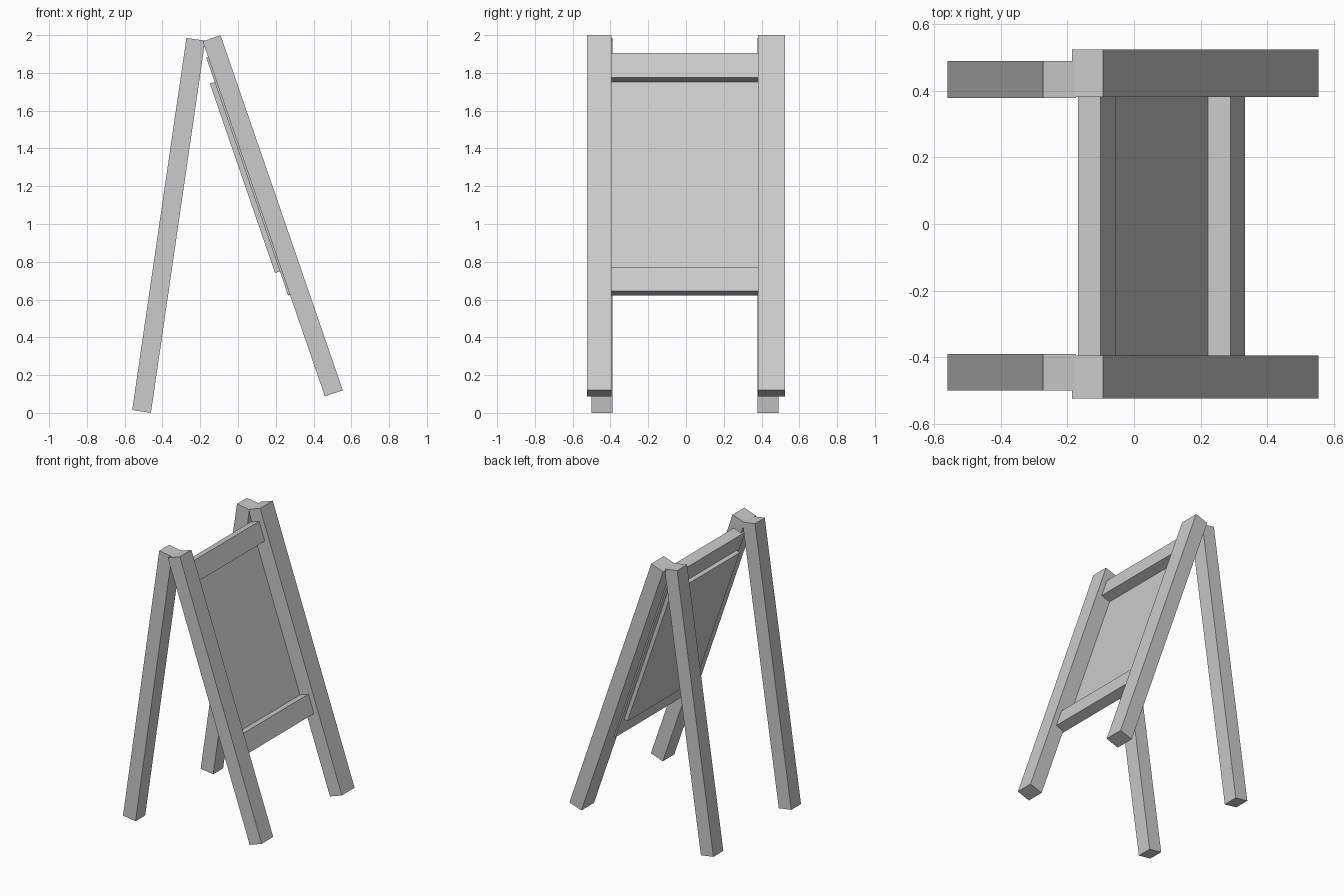
import bpy
import bmesh
from mathutils import Vector

if "Cube" in bpy.data.objects:
    bpy.data.objects.remove(bpy.data.objects["Cube"])


def slab(name, frame, s, n, y):
    """Box in a tilted frame: s runs down the slope, n across it, y is world y."""
    origin, down, across = frame
    bm = bmesh.new()
    bmesh.ops.create_cube(bm, size=1)
    for v in bm.verts:
        a = s[0] if v.co.z > 0 else s[1]
        b = n[1] if v.co.x > 0 else n[0]
        p = origin + down * a + across * b
        v.co = Vector((p.x, y[1] if v.co.y > 0 else y[0], p.z))
    bmesh.ops.recalc_face_normals(bm, faces=bm.faces)
    me = bpy.data.meshes.new(name)
    bm.to_mesh(me)
    bm.free()
    ob = bpy.data.objects.new(name, me)
    bpy.context.collection.objects.link(ob)
    return ob


def tilted(top, bottom):
    """Frame starting at a top corner and following a leg edge down."""
    o = Vector((top[0], 0, top[1]))
    d = (Vector((bottom[0], 0, bottom[1])) - o).normalized()
    return o, d, Vector((-d.z, 0, d.x))


front = tilted((-0.187, 1.967), (0.46, 0.088))
back = tilted((-0.273, 1.985), (-0.56, 0.0145))

# Legs
for side, fy, by in (("left", (-0.525, -0.395), (-0.5, -0.39)),
                     ("right", (0.382, 0.525), (0.378, 0.49))):
    slab("front_leg_" + side, front, (0, 1.988), (0, 0.1), fy)
    slab("back_leg_" + side, back, (0, 1.991), (0, 0.1), by)

# Board frame, its ends let into the front legs
rail_n = (-0.01, 0.062)
slab("top_rail", front, (0.087, 0.224), rail_n, (-0.43, 0.42))
slab("bottom_rail", front, (1.284, 1.419), rail_n, (-0.43, 0.42))
slab("stile_left", front, (0.224, 1.284), rail_n, (-0.43, -0.396))
slab("stile_right", front, (0.224, 1.284), rail_n, (0.383, 0.42))

# Board fixed behind the frame opening
slab("board", front, (0.224, 1.284), (-0.037, -0.009), (-0.395, 0.382))
